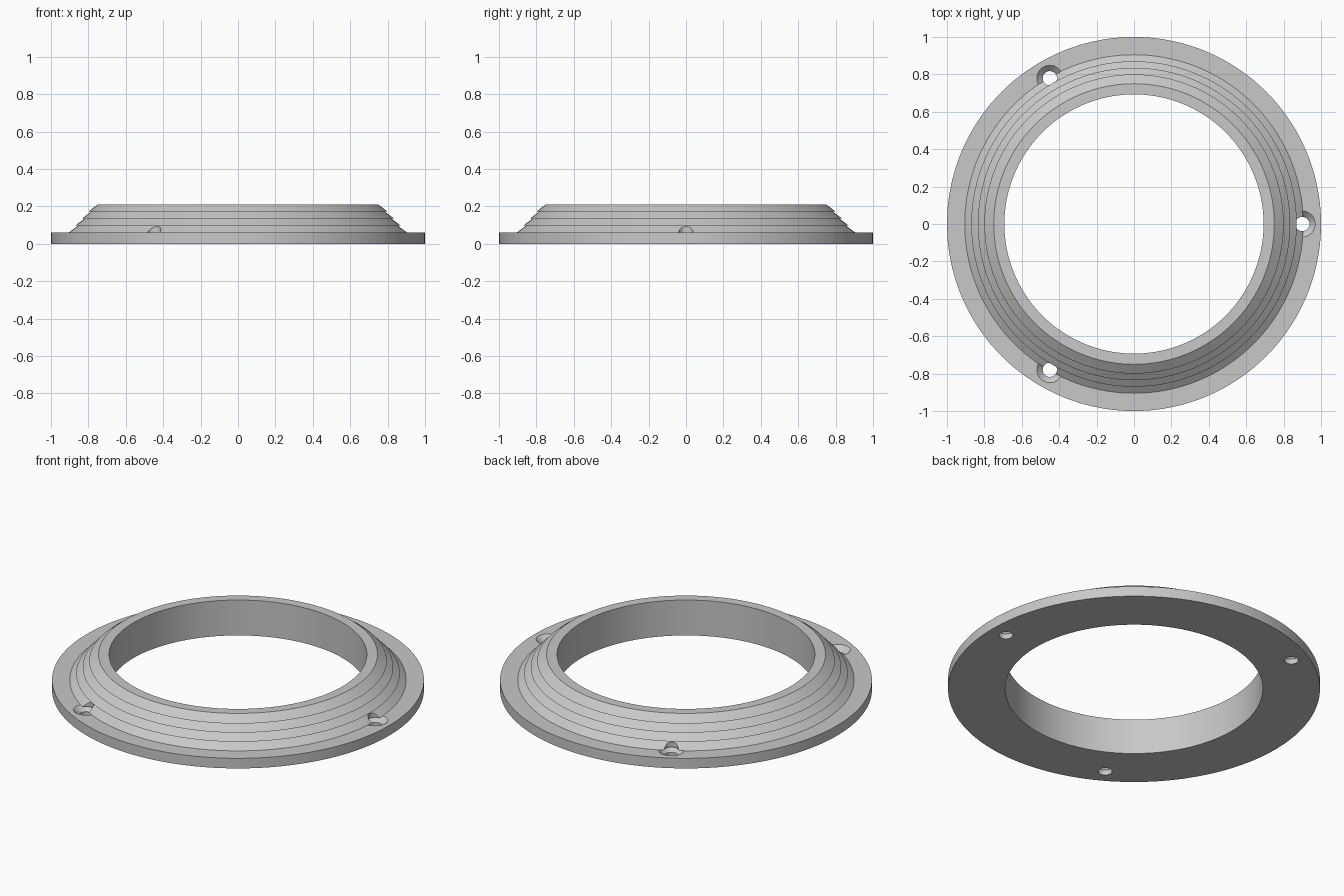
import bpy, bmesh, math

SEGMENTS = 144
old = bpy.data.objects.get("Cube")
if old:
    bpy.data.objects.remove(old)

# Single grey plastic
grey = bpy.data.materials.new("plain_grey")
grey.use_nodes = True
colour = (0.58, 0.58, 0.58, 1)
grey.diffuse_color = colour
grey.node_tree.nodes["Principled BSDF"].inputs["Base Color"].default_value = colour


def lathe(name, profile, steps, closed):
    """Spin an (r, z) profile about z; an open profile gets end caps."""
    bm = bmesh.new()
    rings = []
    for i in range(steps):
        a = math.tau * i / steps
        rings.append([bm.verts.new((r * math.cos(a), r * math.sin(a), z))
                      for r, z in profile])
    n = len(profile)
    for i in range(steps):
        a, b = rings[i], rings[(i + 1) % steps]
        for j in range(n if closed else n - 1):
            k = (j + 1) % n
            bm.faces.new((a[j], b[j], b[k], a[k]))
    if not closed:
        bm.faces.new([ring[0] for ring in rings])
        bm.faces.new([ring[-1] for ring in rings])
    bmesh.ops.recalc_face_normals(bm, faces=bm.faces)
    mesh = bpy.data.meshes.new(name)
    bm.to_mesh(mesh)
    bm.free()
    mesh.materials.append(grey)
    obj = bpy.data.objects.new(name, mesh)
    bpy.context.collection.objects.link(obj)
    return obj


# Flange with four overlapping tapered tiers and a straight bore
BORE, FLANGE_TOP, TIER = 0.693, 0.06, 0.0375
profile = [(BORE, 0), (1, 0), (1, FLANGE_TOP)]
for t in range(4):
    base = 0.905 - 0.035 * t
    z = FLANGE_TOP + TIER * t
    profile += [(base, z), (base - 0.05, z + TIER)]
profile.append((BORE, FLANGE_TOP + 4 * TIER))
ring = lathe("stepped_ring", profile, SEGMENTS, True)

# Three countersunk screw holes, notched into the lowest tier
hole = [(0.038, -0.05), (0.038, 0.03), (0.07, 0.0605), (0.038, 0.0605), (0.038, 0.097)]
for i in range(3):
    cutter = lathe(f"screw_hole_cutter_{i + 1}", hole, 32, False)
    angle = math.tau * i / 3
    cutter.location = (0.9 * math.cos(angle), 0.9 * math.sin(angle), 0)
    cutter.hide_render = True
    cutter.hide_set(True)
    cut = ring.modifiers.new(f"screw_hole_{i + 1}", 'BOOLEAN')
    cut.operation = 'DIFFERENCE'
    cut.solver = 'EXACT'
    cut.object = cutter

# Apply the cuts, drop the cutters and smooth the round walls
bpy.ops.object.select_all(action='DESELECT')
bpy.context.view_layer.objects.active = ring
ring.select_set(True)
for mod in list(ring.modifiers):
    cutter = mod.object
    bpy.ops.object.modifier_apply(modifier=mod.name)
    bpy.data.objects.remove(cutter)
bpy.ops.object.shade_smooth_by_angle(angle=math.radians(25))
